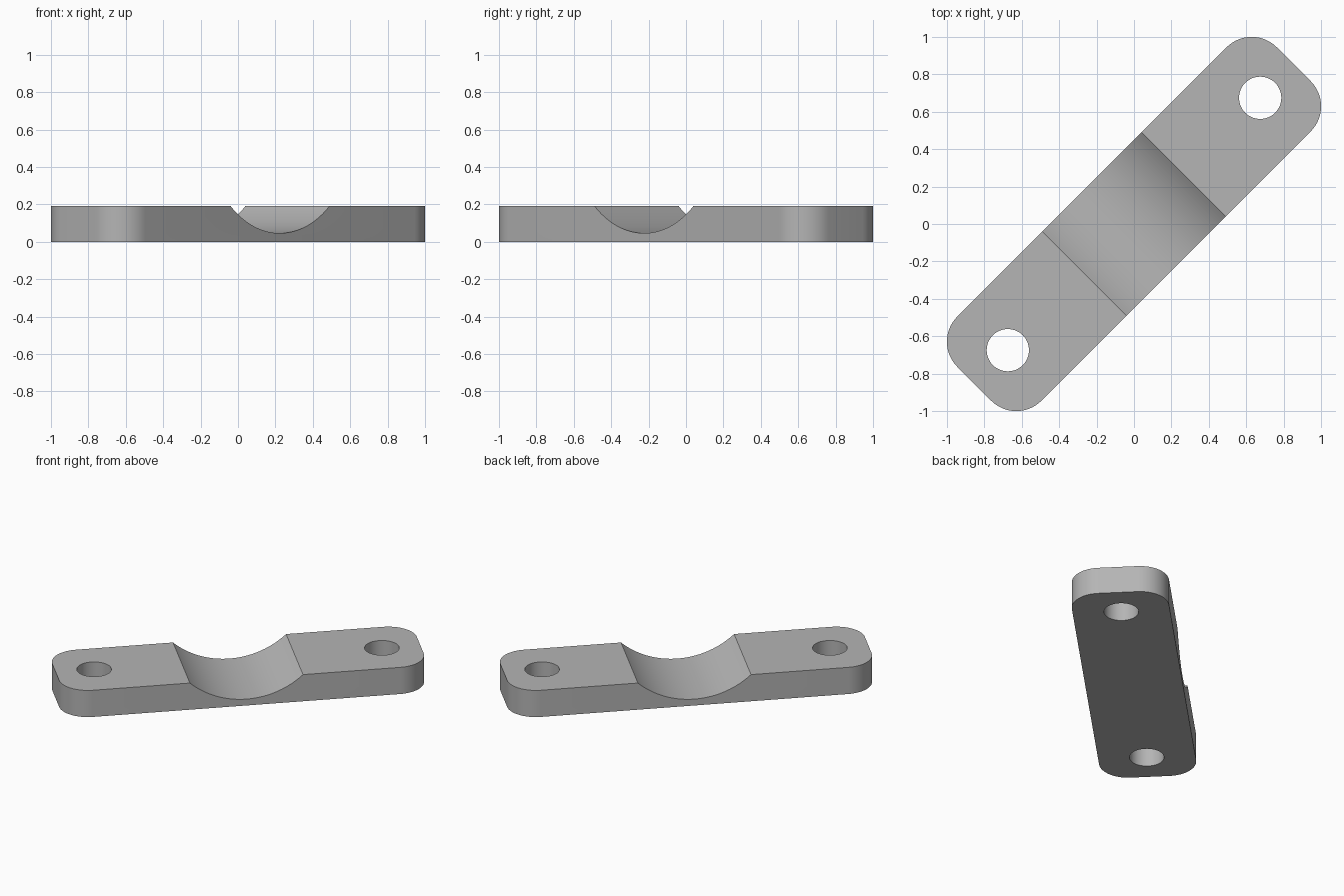
import bpy, bmesh
from math import pi, sin, cos, radians

if "Cube" in bpy.data.objects:
    bpy.data.objects.remove(bpy.data.objects["Cube"], do_unlink=True)

L, W, H = 1.208, 0.318, 0.192      # half length, half width, thickness
CORNER, HOLE_R, HOLE_U = 0.19, 0.113, 0.954
CHORD, FLOOR = 0.375, 0.046        # saddle half chord and lowest height
depth = H - FLOOR
SADDLE_R = (CHORD ** 2 + depth ** 2) / (2 * depth)

grey = bpy.data.materials.new("plain grey")
grey.use_nodes = True
colour = (0.46, 0.46, 0.46, 1)
grey.diffuse_color = colour
grey.node_tree.nodes["Principled BSDF"].inputs["Base Color"].default_value = colour

# Bar outline with four rounded corners, extruded upward
outline = []
for i, (sx, sy) in enumerate([(1, 1), (-1, 1), (-1, -1), (1, -1)]):
    for k in range(17):
        a = (i + k / 16) * pi / 2
        outline.append((sx * (L - CORNER) + CORNER * cos(a),
                        sy * (W - CORNER) + CORNER * sin(a), 0))
bm = bmesh.new()
base = bm.faces.new([bm.verts.new(p) for p in outline])
top = bmesh.ops.extrude_face_region(bm, geom=[base])["geom"]
bmesh.ops.translate(bm, vec=(0, 0, H),
                    verts=[g for g in top if isinstance(g, bmesh.types.BMVert)])
bmesh.ops.recalc_face_normals(bm, faces=bm.faces)
mesh = bpy.data.meshes.new("clamp_bar")
bm.to_mesh(mesh)
bm.free()
mesh.materials.append(grey)
bar = bpy.data.objects.new("clamp_bar", mesh)
bpy.context.collection.objects.link(bar)


def cut(name, radius, length, location, rotation, sides):
    """Subtract a cylinder from the bar and discard the cutter."""
    bpy.ops.mesh.primitive_cylinder_add(vertices=sides, radius=radius, depth=length,
                                        location=location, rotation=rotation)
    cutter = bpy.context.object
    cutter.name = name
    cutter.hide_render = True
    cutter.data.materials.append(grey)
    mod = bar.modifiers.new(name, "BOOLEAN")
    mod.operation, mod.solver, mod.object = "DIFFERENCE", "EXACT", cutter
    bpy.ops.object.select_all(action="DESELECT")
    bpy.context.view_layer.objects.active = bar
    bar.select_set(True)
    bpy.ops.object.modifier_apply(modifier=name)
    bpy.data.objects.remove(cutter, do_unlink=True)


# Bolt holes at both ends
for side in (-1, 1):
    cut("bolt_hole", HOLE_R, 1, (side * HOLE_U, 0, 0), (0, 0, 0), 64)

# Round saddle across the middle
cut("saddle", SADDLE_R, 2, (0, 0, FLOOR + SADDLE_R), (pi / 2, 0, 0), 160)

# Smooth curved walls, then turn the bar onto the diagonal
bpy.ops.object.shade_smooth_by_angle(angle=radians(30))
bar.rotation_euler.z = pi / 4
